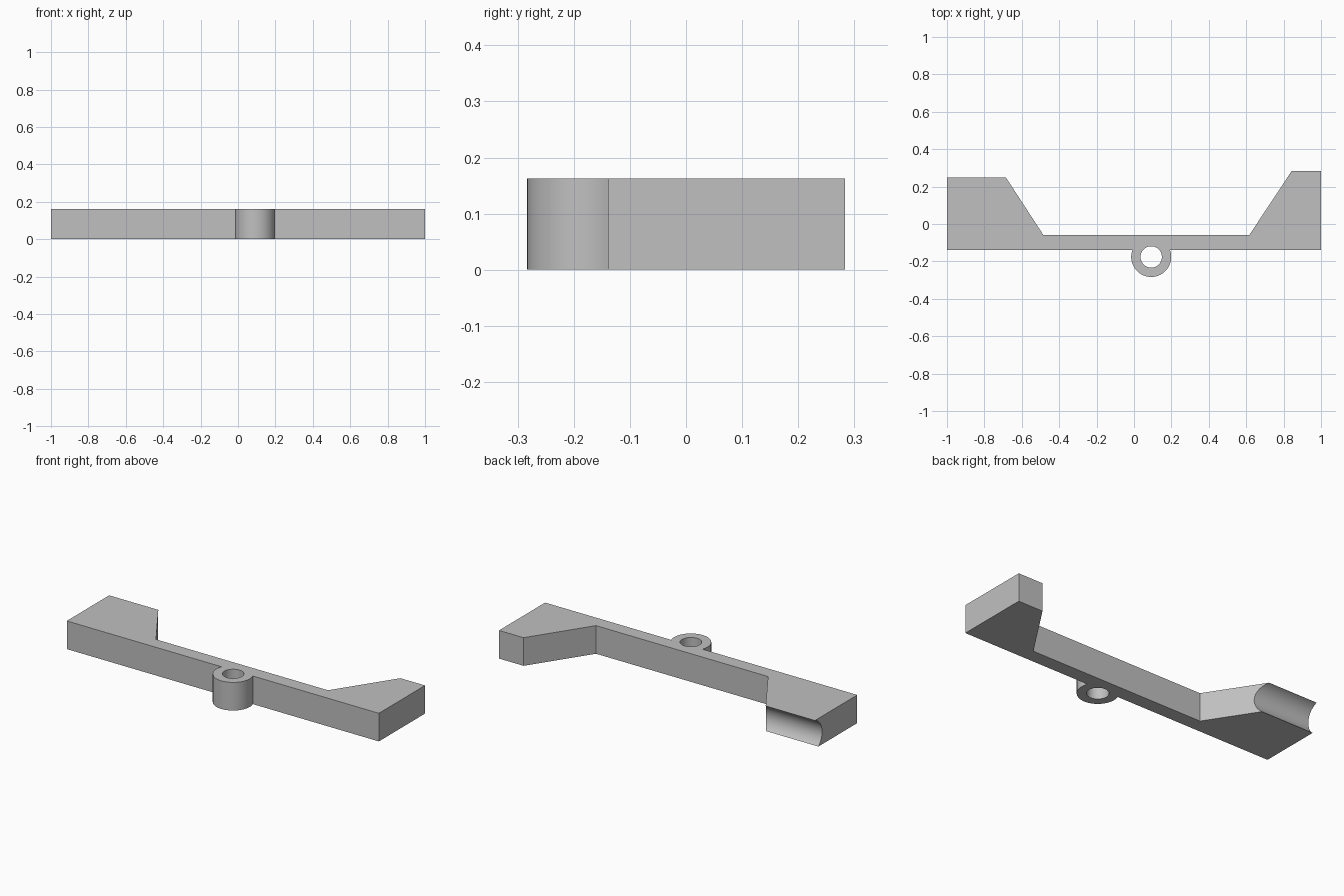
import bpy, bmesh
from math import sin, cos, asin, pi, radians
from mathutils import Matrix

cube = bpy.data.objects.get("Cube")
if cube:
    bpy.data.objects.remove(cube, do_unlink=True)

HEIGHT = 0.163
FRONT, INNER = -0.139, -0.058
HUB_X, HUB_Y, HUB_R, HOLE_R = 0.092, -0.176, 0.107, 0.057

grey = bpy.data.materials.new("plain grey")
grey.use_nodes = True
colour = (0.53, 0.53, 0.53, 1)
grey.diffuse_color = colour
grey.node_tree.nodes["Principled BSDF"].inputs["Base Color"].default_value = colour


def add_object(name, bm):
    mesh = bpy.data.meshes.new(name)
    bmesh.ops.recalc_face_normals(bm, faces=bm.faces)
    bm.to_mesh(mesh)
    bm.free()
    mesh.materials.append(grey)
    obj = bpy.data.objects.new(name, mesh)
    bpy.context.collection.objects.link(obj)
    return obj


def cylinder(name, radius, depth, matrix):
    bm = bmesh.new()
    bmesh.ops.create_cone(bm, cap_ends=True, segments=96, radius1=radius,
                          radius2=radius, depth=depth, matrix=matrix)
    obj = add_object(name, bm)
    obj.hide_render = True
    return obj


# Bracket outline: two unequal arms, a thin bar and a round hub on the front
outline = [(1, FRONT), (1, 0.283), (0.843, 0.283), (0.617, INNER),
           (-0.485, INNER), (-0.685, 0.249), (-1, 0.249), (-1, FRONT)]
join = asin((FRONT - HUB_Y) / HUB_R)
start, sweep, steps = pi - join, pi + 2 * join, 56
for i in range(steps + 1):
    a = start + sweep * i / steps
    outline.append((HUB_X + HUB_R * cos(a), HUB_Y + HUB_R * sin(a)))

bm = bmesh.new()
base = bm.faces.new([bm.verts.new((x, y, 0)) for x, y in outline])
top = bmesh.ops.extrude_face_region(bm, geom=[base], use_keep_orig=True)["geom"]
bmesh.ops.translate(bm, vec=(0, 0, HEIGHT),
                    verts=[v for v in top if isinstance(v, bmesh.types.BMVert)])
bracket = add_object("bracket", bm)

# Hub bore, and the concave groove along the back of the right arm
cutters = [
    cylinder("hub_bore", HOLE_R, 1, Matrix.Translation((HUB_X, HUB_Y, 0))),
    cylinder("arm_groove", 0.0945, 0.9,
             Matrix.Translation((-0.8, 0.2775, 0.0725)) @ Matrix.Rotation(pi / 2, 4, 'Y')),
]
for cutter in cutters:
    mod = bracket.modifiers.new(cutter.name, 'BOOLEAN')
    mod.operation = 'DIFFERENCE'
    mod.solver = 'EXACT'
    mod.object = cutter

# Apply the cuts and drop the cutters
depsgraph = bpy.context.evaluated_depsgraph_get()
cut_mesh = bpy.data.meshes.new_from_object(bracket.evaluated_get(depsgraph))
bracket.modifiers.clear()
bracket.data = cut_mesh
for cutter in cutters:
    bpy.data.objects.remove(cutter, do_unlink=True)

# Smooth the round surfaces, keep the edges sharp
bpy.ops.object.select_all(action='DESELECT')
bracket.select_set(True)
bpy.context.view_layer.objects.active = bracket
bpy.ops.object.shade_smooth_by_angle(angle=radians(25))
